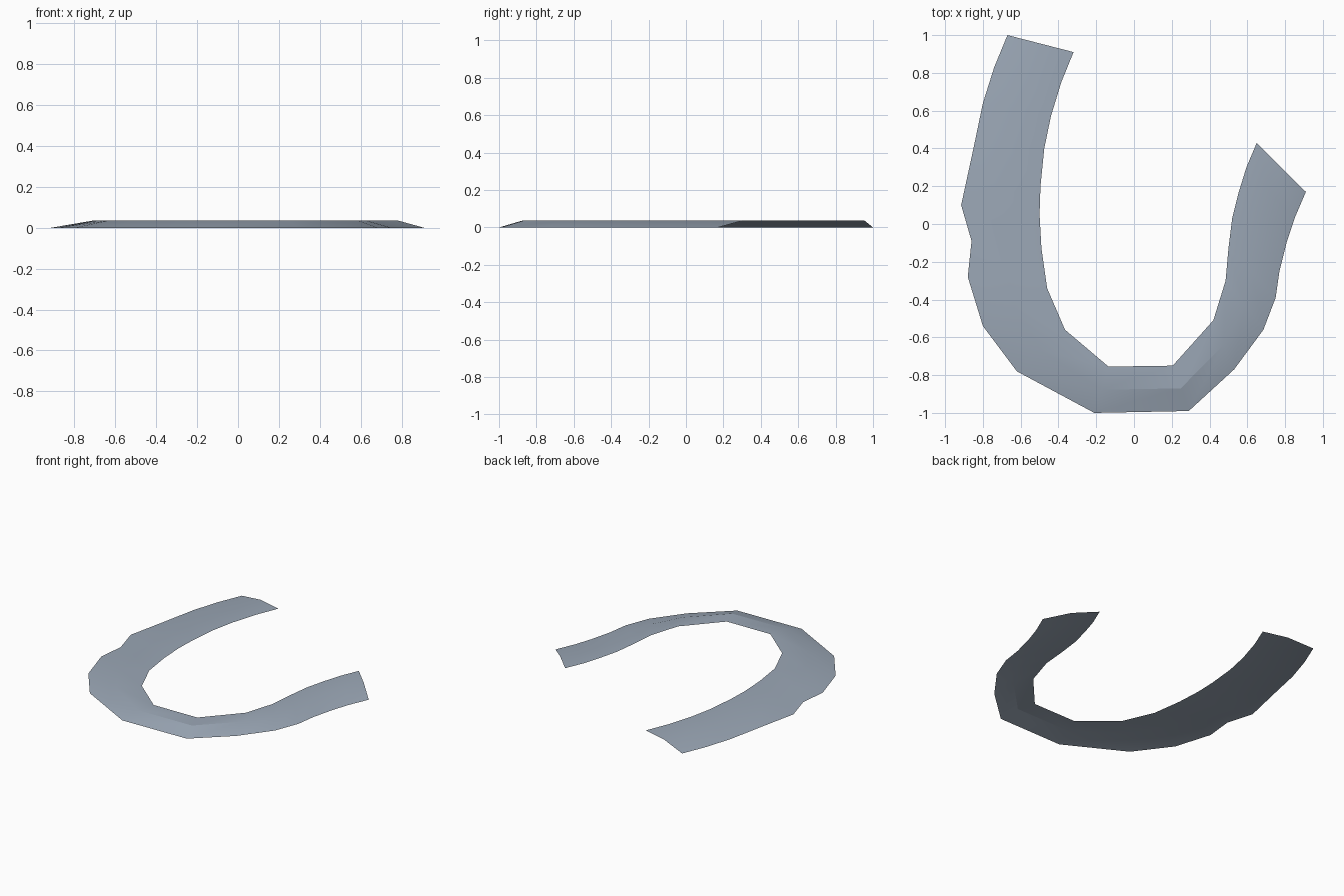
import bpy
import math
from mathutils import Vector

default_cube = bpy.data.objects.get("Cube")
if default_cube:
    bpy.data.objects.remove(default_cube, do_unlink=True)

HEIGHT = 0.036

# Outer rim and inner rim, paired from the long arm tip round to the short arm tip
outer_rim = [(-.67, 1), (-.74, .83), (-.8, .64), (-.85, .4), (-.915, .1),
             (-.86, -.09), (-.88, -.28), (-.8, -.54), (-.62, -.78),
             (-.21, -1), (.29, -.99), (.53, -.77), (.685, -.56),
             (.75, -.39), (.77, -.25), (.81, -.09), (.85, .03), (.91, .17)]
inner_rim = [(-.32, .91), (-.385, .75), (-.44, .57), (-.475, .4), (-.495, .2),
             (-.5, .05), (-.49, -.13), (-.46, -.34), (-.365, -.56),
             (-.135, -.755), (.205, -.75), (.42, -.51), (.485, -.3),
             (.5, -.13), (.52, .03), (.555, .17), (.595, .3), (.65, .43)]


def make_material(name, colour):
    material = bpy.data.materials.new(name)
    material.use_nodes = True
    material.diffuse_color = colour
    shader = next(n for n in material.node_tree.nodes if n.type == "BSDF_PRINCIPLED")
    shader.inputs["Base Color"].default_value = colour
    return material


def make_band(name, outer, inner, material):
    """Open sheet: sloping outer half rising to a level inner half."""
    vertices, faces = [], []
    for outside, inside in zip(outer, inner):
        low = Vector((*outside, 0))
        high = Vector((*inside, HEIGHT))
        crest = (low + high) / 2
        crest.z = HEIGHT
        vertices += [low, crest, high]
    for station in range(len(outer) - 1):
        for row in range(2):
            here = station * 3 + row
            after = here + 3
            faces.append((here, after, after + 1, here + 1))
    mesh = bpy.data.meshes.new(name)
    mesh.from_pydata(vertices, [], faces)
    mesh.materials.append(material)
    band = bpy.data.objects.new(name, mesh)
    bpy.context.collection.objects.link(band)
    return band


# Curved band with softly shaded arms and a crisp crest round the bend
slate = make_material("slate grey", (0.33, 0.39, 0.47, 1))
band = make_band("curved_band", outer_rim, inner_rim, slate)
bpy.context.view_layer.objects.active = band
band.select_set(True)
bpy.ops.object.shade_smooth_by_angle(angle=math.radians(15))
